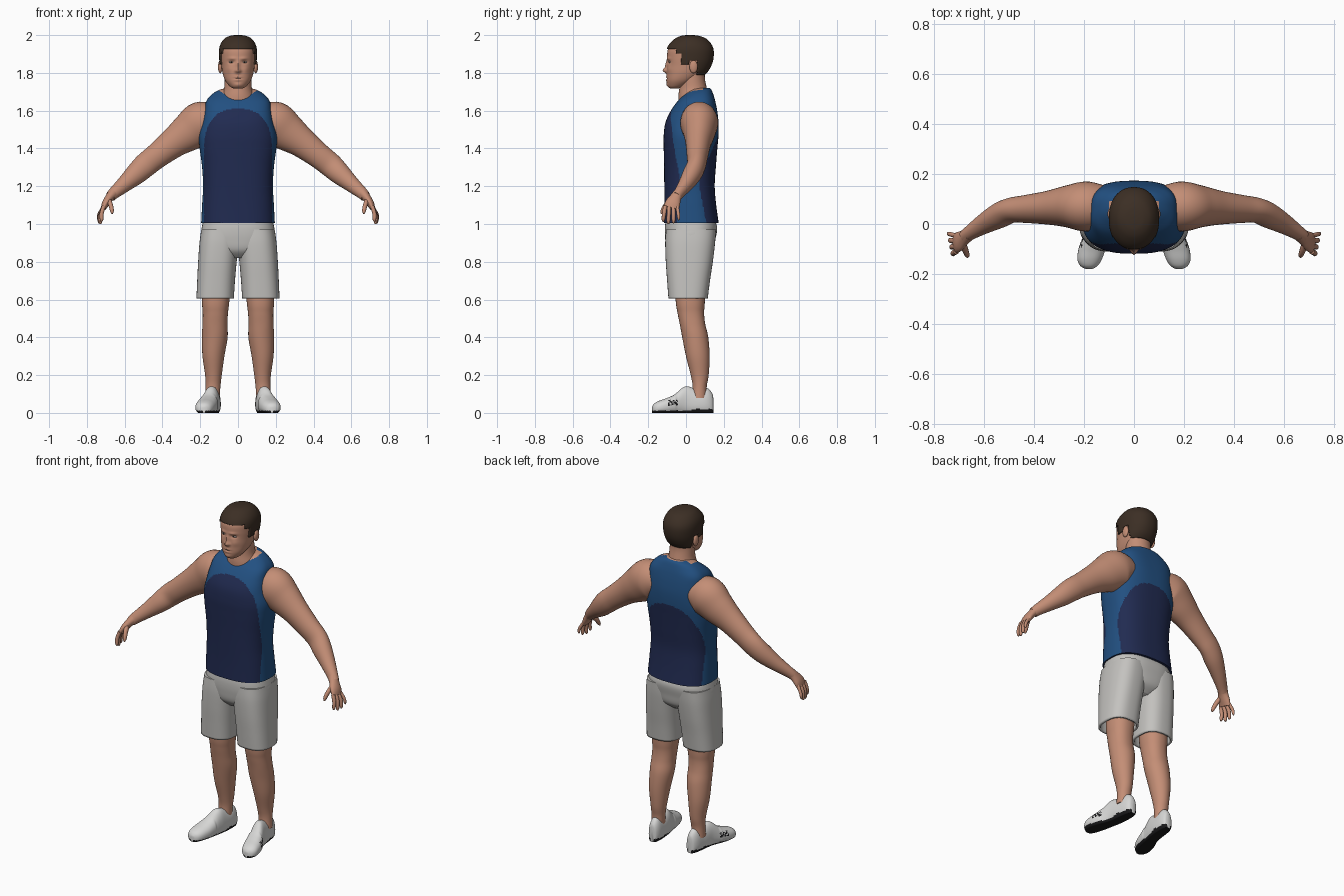
import bpy, bmesh, math
from mathutils import Vector

if "Cube" in bpy.data.objects:
    bpy.data.objects.remove(bpy.data.objects["Cube"])


def material(name, rgb):
    m = bpy.data.materials.new(name)
    m.diffuse_color = (*rgb, 1)
    m.use_nodes = True
    m.node_tree.nodes["Principled BSDF"].inputs["Base Color"].default_value = m.diffuse_color
    return m


SKIN = material("skin", (0.55, 0.27, 0.18))
HAIR = material("dark_brown_hair", (0.045, 0.028, 0.018))
NAVY = material("navy_cloth", (0.015, 0.024, 0.082))
BLUE = material("blue_cloth", (0.016, 0.08, 0.22))
GREY = material("light_grey_cloth", (0.55, 0.54, 0.52))
WHITE = material("white_leather", (0.68, 0.68, 0.67))
BLACK = material("black_rubber", (0.01, 0.01, 0.011))
EYE = material("eye_white", (0.5, 0.46, 0.43))


def smooth_rows(rows, steps):
    """Catmull-Rom interpolation between rows of numbers."""
    out = []
    for i in range(len(rows) - 1):
        p0, p1, p2 = rows[max(i - 1, 0)], rows[i], rows[i + 1]
        p3 = rows[min(i + 2, len(rows) - 1)]
        for k in range(steps):
            t = k / steps
            out.append([0.5 * (2 * b + (c - a) * t + (2 * a - 5 * b + 4 * c - d) * t * t
                               + (3 * b - a - 3 * c + d) * t ** 3)
                        for a, b, c, d in zip(p0, p1, p2, p3)])
    out.append(list(rows[-1]))
    return out


def oval(n, e=2.0):
    """Unit superellipse points."""
    pts = []
    for i in range(n):
        a = 2 * math.pi * i / n
        c, s = math.cos(a), math.sin(a)
        pts.append((math.copysign(abs(c) ** (2 / e), c), math.copysign(abs(s) ** (2 / e), s)))
    return pts


def loft(name, rings, mats, rule=None, keep=None, caps=(True, True), mirror=False,
         move=None, thick=0.0, angle=50):
    """Skin a list of rings; rule picks material, keep drops faces, move shifts points."""
    bm = bmesh.new()
    rows = [[bm.verts.new(move(p) if move else p) for p in r] for r in rings]
    n = len(rows[0])
    for a, b in zip(rows, rows[1:]):
        for i in range(n):
            bm.faces.new((a[i], a[(i + 1) % n], b[(i + 1) % n], b[i]))
    if caps[0]:
        bm.faces.new(rows[0][::-1])
    if caps[1]:
        bm.faces.new(rows[-1])
    bmesh.ops.recalc_face_normals(bm, faces=bm.faces)
    if keep:
        drop = [f for f in bm.faces if not keep(f.calc_center_median())]
        bmesh.ops.delete(bm, geom=drop, context='FACES')
    if rule:
        for f in bm.faces:
            f.material_index = rule(f.calc_center_median())
    me = bpy.data.meshes.new(name)
    bm.to_mesh(me)
    bm.free()
    me.shade_smooth()
    me.set_sharp_from_angle(angle=math.radians(angle))
    for m in mats:
        me.materials.append(m)
    ob = bpy.data.objects.new(name, me)
    bpy.context.collection.objects.link(ob)
    if mirror:
        ob.modifiers.new("mirror", 'MIRROR').use_mirror_merge = False
    if thick:
        s = ob.modifiers.new("thickness", 'SOLIDIFY')
        s.thickness, s.offset = thick, -1
    return ob


def stack(rows, steps=6, n=48):
    """Level rings from rows of z, centre x, half width, front y, back y, exponent."""
    return [[Vector((cx + rx * u, (yf + yb) / 2 + (yb - yf) / 2 * v, z)) for u, v in oval(n, e)]
            for z, cx, rx, yf, yb, e in smooth_rows(rows, steps)]


def tube(rows, steps=5, n=24):
    """Rings along a path from rows of x, y, z, half width, half thickness."""
    rows = smooth_rows(rows, steps)
    pts = [Vector(r[:3]) for r in rows]
    rings = []
    for i, r in enumerate(rows):
        t = (pts[min(i + 1, len(pts) - 1)] - pts[max(i - 1, 0)]).normalized()
        h = Vector((0, 1, 0))
        h = (h - h.dot(t) * t).normalized()
        v = t.cross(h)
        rings.append([pts[i] + h * r[3] * a + v * r[4] * b for a, b in oval(n)])
    return rings


def ball(name, loc, size, mat):
    rows = [(loc[2] + size[2] * math.sin(a), loc[0], size[0] * math.cos(a),
             loc[1] - size[1] * math.cos(a), loc[1] + size[1] * math.cos(a), 2)
            for a in [math.radians(d) for d in range(-87, 88, 12)]]
    return loft(name, stack(rows, 1, 20), [mat], mirror=True)


# Sleeveless shirt with rounded dark panels front and back, and a round neck opening
def shirt_rule(c):
    x = abs(c.x)
    if c.y < 0.09 and x < 0.1 and c.z > 1.672 + 3.3 * x * x:
        return 2
    base, top, wide = (1.38, 1.61, 0.18) if c.y < 0.03 else (1.22, 1.47, 0.178)
    up = max(0, (c.z - base) / (top - base))
    return 0 if (x / wide) ** 2.5 + up ** 2.5 < 1 else 1


shirt = [(1.005, 0, .195, -.117, .173, 2.6), (1.1, 0, .19, -.115, .16, 2.6),
         (1.2, 0, .185, -.115, .152, 2.6), (1.3, 0, .19, -.116, .158, 2.6),
         (1.4, 0, .203, -.118, .166, 2.6), (1.47, 0, .207, -.118, .172, 2.6),
         (1.54, 0, .19, -.108, .172, 2.8), (1.6, 0, .178, -.08, .165, 3),
         (1.65, 0, .168, -.045, .155, 3), (1.685, 0, .14, -.01, .145, 2.6),
         (1.71, 0, .1, .02, .135, 2.4), (1.72, 0, .06, .04, .125, 2.2)]
loft("shirt", stack(shirt, 9, 144), [NAVY, BLUE, SKIN], shirt_rule)

# Neck
loft("neck", stack([(1.64, 0, .1, -.04, .125, 2), (1.68, 0, .085, -.04, .12, 2),
                    (1.72, 0, .073, -.035, .11, 2), (1.77, 0, .07, -.03, .1, 2),
                    (1.82, 0, .07, -.03, .1, 2)]), [SKIN])

# Head, with nose, brow, eye sockets, lips and chin raised or sunk from the surface
BUMPS = [(0, 1.813, .011, .013, .02), (0, 1.84, .009, .022, .01), (.034, 1.858, .016, .009, -.009),
         (.03, 1.876, .02, .007, .005), (0, 1.77, .022, .003, -.004), (0, 1.778, .018, .004, .004),
         (0, 1.762, .016, .005, .005), (0, 1.737, .02, .01, .004), (.045, 1.82, .018, .018, .004),
         (.012, 1.81, .008, .007, .006)]


def face_shape(p):
    p = p.copy()
    if p.y < -0.02:
        p.y -= sum(a * math.exp(-((abs(p.x) - x) / sx) ** 2 - ((p.z - z) / sz) ** 2)
                   for x, z, sx, sz, a in BUMPS)
    return p


head = [(1.718, 0, .025, -.085, -.04, 2), (1.73, 0, .045, -.097, 0, 2),
        (1.76, 0, .068, -.102, .05, 2.2), (1.8, 0, .082, -.102, .1, 2.2),
        (1.84, 0, .088, -.1, .125, 2.2), (1.88, 0, .092, -.1, .136, 2.2),
        (1.92, 0, .092, -.097, .136, 2.2), (1.95, 0, .083, -.08, .122, 2.1),
        (1.975, 0, .062, -.05, .095, 2), (1.988, 0, .035, -.02, .06, 2),
        (1.992, 0, .008, .01, .03, 2)]
loft("head", stack(head, 8, 96), [SKIN], move=face_shape)


# Short hair shell with sideburns
def hairline(c):
    y = c.y
    low = 1.928 if y < -.05 else 1.9 if y < -.025 else 1.845 if y < .018 else 1.865 if y < .06 else 1.79
    return c.z > low


hair = [(z + .008 * min(1, max(0, (z - 1.88) / .1)), cx, rx + .008, yf - .006, yb + .01, e)
        for z, cx, rx, yf, yb, e in head]
loft("hair", stack(hair, 8, 96), [HAIR], keep=hairline, thick=0.012)
ball("ears", (.094, .04, 1.832), (.012, .022, .034), SKIN)
ball("eyes", (.034, -.083, 1.857), (.014, .008, .005), EYE)
ball("irises", (.034, -.087, 1.857), (.005, .005, .0045), HAIR)

# Arms
arm = [(.12, .07, 1.55, .085, .085), (.19, .07, 1.535, .1, .115), (.26, .07, 1.487, .085, .102),
       (.34, .065, 1.43, .068, .08), (.43, .06, 1.36, .056, .067), (.49, .055, 1.312, .05, .064),
       (.54, .033, 1.265, .05, .057), (.6, 0, 1.212, .04, .043), (.655, -.035, 1.165, .029, .032),
       (.675, -.05, 1.145, .027, .028)]
loft("arms", tube(arm, 5, 36), [SKIN], mirror=True)

# Hands: palm, four fingers and thumb
palm = [(.66, -.04, 1.163, .027, .028), (.68, -.055, 1.14, .031, .023),
        (.7, -.07, 1.11, .04, .02), (.712, -.078, 1.083, .04, .014)]
loft("palms", tube(palm), [SKIN], mirror=True)
for i, (label, tip) in enumerate(zip(("index", "middle", "ring", "little"), (1.012, 1.0, 1.004, 1.02))):
    y, r = -.11 + .021 * i, .0108 if i < 3 else .009
    finger = [(.71, y, 1.095, r, r), (.722 + .004 * i, y - .006 + .004 * i, 1.055, r, r),
              (.722 + .006 * i, y - .01 + .006 * i, tip + .012, r * .85, r * .85),
              (.721 + .006 * i, y - .01 + .006 * i, tip, r * .35, r * .35)]
    loft(label + "_fingers", tube(finger, 4, 12), [SKIN], mirror=True)
thumb = [(.687, -.07, 1.135, .016, .014), (.674, -.105, 1.1, .014, .012),
         (.667, -.124, 1.07, .011, .01), (.666, -.131, 1.054, .004, .004)]
loft("thumbs", tube(thumb, 4, 12), [SKIN], mirror=True)

# Shorts: hips and two open legs
hips = [(.82, 0, .1, -.06, .1, 2), (.86, 0, .17, -.098, .142, 2.3), (.92, 0, .198, -.11, .156, 2.5),
        (.98, 0, .192, -.112, .165, 2.6), (1.03, 0, .18, -.105, .15, 2.6)]
loft("shorts_hips", stack(hips, 6, 64), [GREY])
short_leg = [(.605, .121, .099, -.093, .115, 2.6), (.7, .116, .1, -.1, .127, 2.6),
             (.8, .109, .102, -.107, .142, 2.6), (.9, .1, .104, -.11, .154, 2.6),
             (.97, .096, .098, -.106, .158, 2.6)]
loft("shorts_legs", stack(short_leg, 6, 56), [GREY], mirror=True, caps=(False, True), thick=0.012)

# Legs
leg = [(.08, .135, .038, .03, .11, 2), (.14, .132, .039, .035, .11, 2), (.2, .13, .044, .025, .12, 2),
       (.3, .13, .058, 0, .125, 2), (.4, .123, .068, -.02, .118, 2), (.47, .122, .066, -.033, .102, 2.2),
       (.53, .12, .067, -.045, .096, 2.2), (.6, .118, .073, -.055, .1, 2.2), (.78, .11, .08, -.06, .1, 2)]
loft("legs", stack(leg), [SKIN], mirror=True)

# Shoes: rows of y, centre x, half width, top z, with flat dark soles and slanted side stripes
shoe = [(.145, .125, .012, .075), (.138, .126, .028, .105), (.11, .128, .04, .132),
        (.06, .132, .045, .125), (.01, .138, .046, .14), (-.02, .145, .048, .132),
        (-.06, .157, .053, .098), (-.1, .168, .056, .079), (-.14, .177, .051, .065),
        (-.165, .18, .038, .052), (-.177, .18, .02, .038), (-.18, .18, .006, .028)]
rings = []
for y, cx, w, top in smooth_rows(shoe, 7):
    ring = []
    for u, v in oval(56, 2.3):
        s = (v + 1) / 2
        taper = 1 - 0.22 * s if y > -.05 else 1 - 0.08 * s
        ring.append(Vector((cx + w * u * taper, y, max(0, top * (s * 1.1 - .1)))))
    rings.append(ring)


def shoe_rule(c):
    if c.z < (0.02 if c.y > .03 else 0.012):
        return 1
    outer = c.x > 0.165 and 0.04 < c.z < 0.068 and -.095 < c.y < -.045
    return 1 if outer and ((c.y + c.z * 0.8) % 0.02) < 0.011 else 0


loft("shoes", rings, [WHITE, BLACK], shoe_rule, mirror=True)
